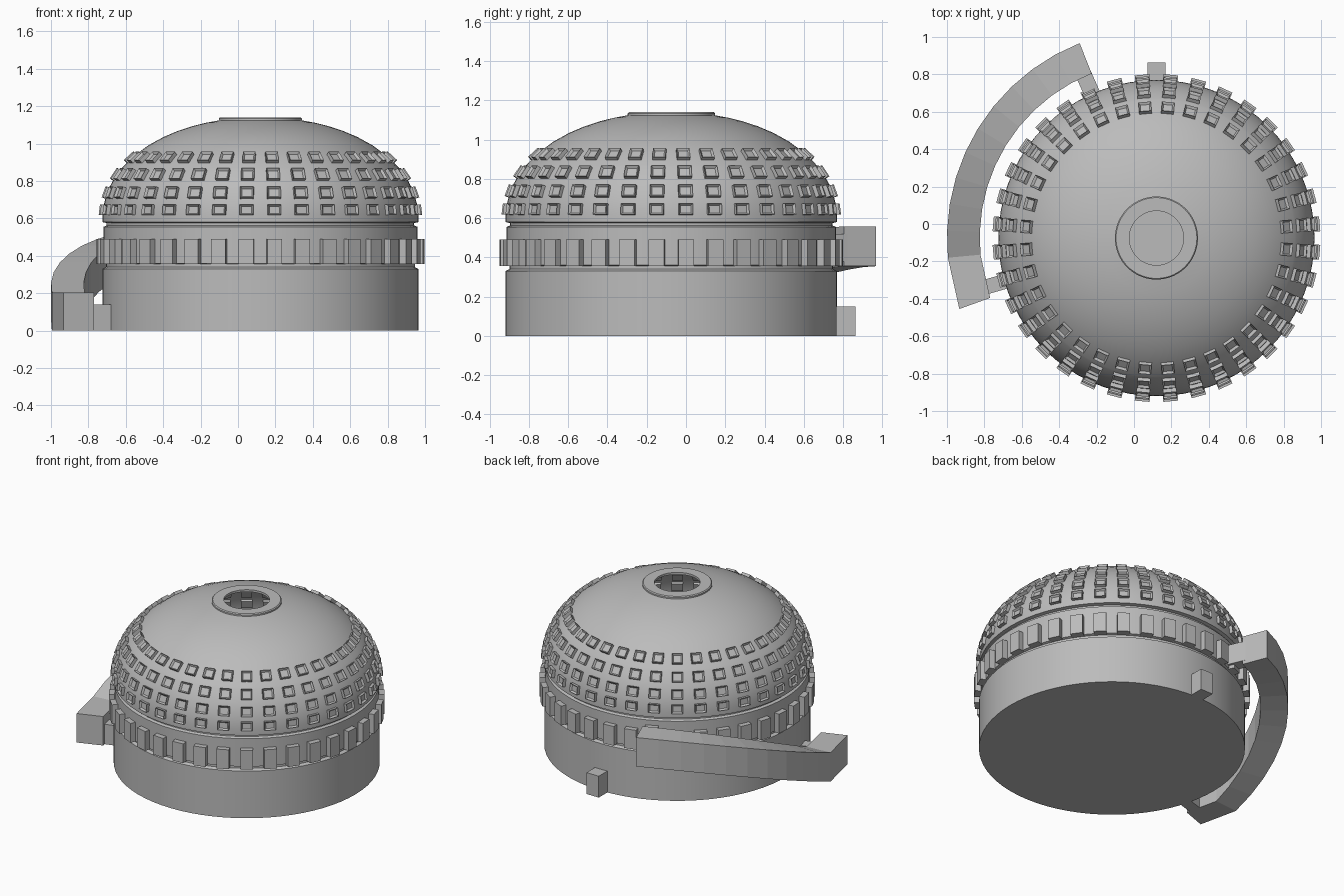
import bpy, bmesh, math
from mathutils import Matrix, Vector

old = bpy.data.objects.get("Cube")
if old:
    bpy.data.objects.remove(old, do_unlink=True)

CX, CY = 0.12, -0.075
R = 0.845

grey = bpy.data.materials.new("plain grey")
grey.use_nodes = True
grey.diffuse_color = (0.5, 0.5, 0.5, 1)
grey.node_tree.nodes["Principled BSDF"].inputs["Base Color"].default_value = (0.5, 0.5, 0.5, 1)


def finish(name, bm, smooth=False):
    bmesh.ops.recalc_face_normals(bm, faces=bm.faces)
    mesh = bpy.data.meshes.new(name)
    bm.to_mesh(mesh)
    bm.free()
    mesh.materials.append(grey)
    obj = bpy.data.objects.new(name, mesh)
    obj.location = (CX, CY, 0)
    bpy.context.collection.objects.link(obj)
    if smooth:
        bpy.ops.object.select_all(action="DESELECT")
        obj.select_set(True)
        bpy.context.view_layer.objects.active = obj
        bpy.ops.object.shade_smooth_by_angle(angle=math.radians(25))
    return obj


def lathe(name, profile, steps=72):
    bm = bmesh.new()
    verts = [bm.verts.new((r, 0, z)) for r, z in profile]
    edges = [bm.edges.new(pair) for pair in zip(verts, verts[1:])]
    bmesh.ops.spin(bm, geom=verts + edges, cent=(0, 0, 0), axis=(0, 0, 1),
                   angle=math.tau, steps=steps)
    bmesh.ops.remove_doubles(bm, verts=bm.verts, dist=0.0005)
    return finish(name, bm, True)


def radial_box(bm, angle, r0, r1, width, z0, z1):
    """Box pointing outward from the central axis."""
    m = (Matrix.Rotation(math.radians(angle), 4, "Z")
         @ Matrix.Translation(((r0 + r1) / 2, 0, (z0 + z1) / 2))
         @ Matrix.Diagonal((r1 - r0, width, z1 - z0, 1)))
    bmesh.ops.create_cube(bm, size=1, matrix=m)


# Drum base and band
lathe("base_drum", [(0, 0), (R, 0), (R, 0.33), (0.825, 0.34), (0, 0.34)])
lathe("middle_band", [(0.825, 0.33), (0.825, 0.355), (0.84, 0.36), (0.84, 0.555),
                      (0.822, 0.562), (0.822, 0.575), (R, 0.58), (R, 0.592)])

# Hollow dome with a flat collar and an open hole on top
EXP, RISE, Z0 = 2.1, 0.55, 0.59


def dome_r(z):
    return R * (1 - ((z - Z0) / RISE) ** EXP) ** (1 / EXP)


def dome_z(r):
    return Z0 + RISE * (1 - (r / R) ** EXP) ** (1 / EXP)


arc = [(dome_r(Z0 + 0.03 * i), Z0 + 0.03 * i) for i in range(10)]
arc += [(r, dome_z(r)) for r in (0.74, 0.68, 0.6, 0.52, 0.44, 0.36, 0.29, 0.222)
        if r < arc[-1][0]]
lathe("dome", arc + [(0.222, 1.134), (0.216, 1.14), (0.145, 1.14), (0.145, 1.125)])

# Pilasters around the band
bm = bmesh.new()
for i in range(36):
    radial_box(bm, 5 + 10 * i, 0.81, 0.876, 0.08, 0.355, 0.49)
finish("band_pilasters", bm)

# Rows of framed windows following the dome slope
bm = bmesh.new()
for z, width, height in ((0.645, 0.072, 0.056), (0.735, 0.072, 0.062),
                         (0.83, 0.07, 0.066), (0.92, 0.067, 0.066)):
    r = dome_r(z)
    slope = math.atan2(dome_r(z - 0.02) - dome_r(z + 0.02), 0.04)
    for i in range(36):
        m = (Matrix.Rotation(math.radians(5 + 10 * i), 4, "Z")
             @ Matrix.Translation((r, 0, z))
             @ Matrix.Rotation(-slope, 4, "Y")
             @ Matrix.Diagonal((0.04, width, height, 1)))
        box = bmesh.ops.create_cube(bm, size=1, matrix=m)
        out = (m.to_3x3() @ Vector((1, 0, 0))).normalized()
        faces = {f for v in box["verts"] for f in v.link_faces}
        for f in faces:
            f.normal_update()
        front = max(faces, key=lambda f: f.normal.dot(out))
        bmesh.ops.inset_region(bm, faces=[front], thickness=0.013)
        bmesh.ops.translate(bm, verts=front.verts, vec=out * -0.013)
finish("dome_windows", bm)

# Curved ramp arm: rectangular section swept around, dropping to the ground
bm = bmesh.new()
start, foot, end, n = 111.5, 185.4, 199.8, 10
angles = [start + (foot - start) * i / n for i in range(n + 1)] + [end]
rings = []
for a in angles:
    t = max(0, (foot - a) / (foot - start))
    z = 0.355 * math.sin(t * math.pi / 2)
    c, s = math.cos(math.radians(a)), math.sin(math.radians(a))
    rings.append([bm.verts.new((r * c, r * s, z + h)) for r, h in
                  ((0.945, 0), (1.12, 0), (1.12, 0.203), (0.945, 0.203))])
for a, b in zip(rings, rings[1:]):
    for k in range(4):
        j = (k + 1) % 4
        bm.faces.new((a[k], a[j], b[j], b[k]))
bm.faces.new(rings[0])
bm.faces.new(rings[-1])
finish("ramp_arm", bm)

# Brackets joining the arm to the body, and the rear tab
for name, args in (("lower_arm_bracket", (196, 0.82, 0.96, 0.08, 0, 0.14)),
                   ("upper_arm_bracket", (114, 0.82, 0.965, 0.085, 0.38, 0.52)),
                   ("rear_tab", (90, 0.82, 0.938, 0.095, 0, 0.15))):
    bm = bmesh.new()
    radial_box(bm, *args)
    finish(name, bm)
